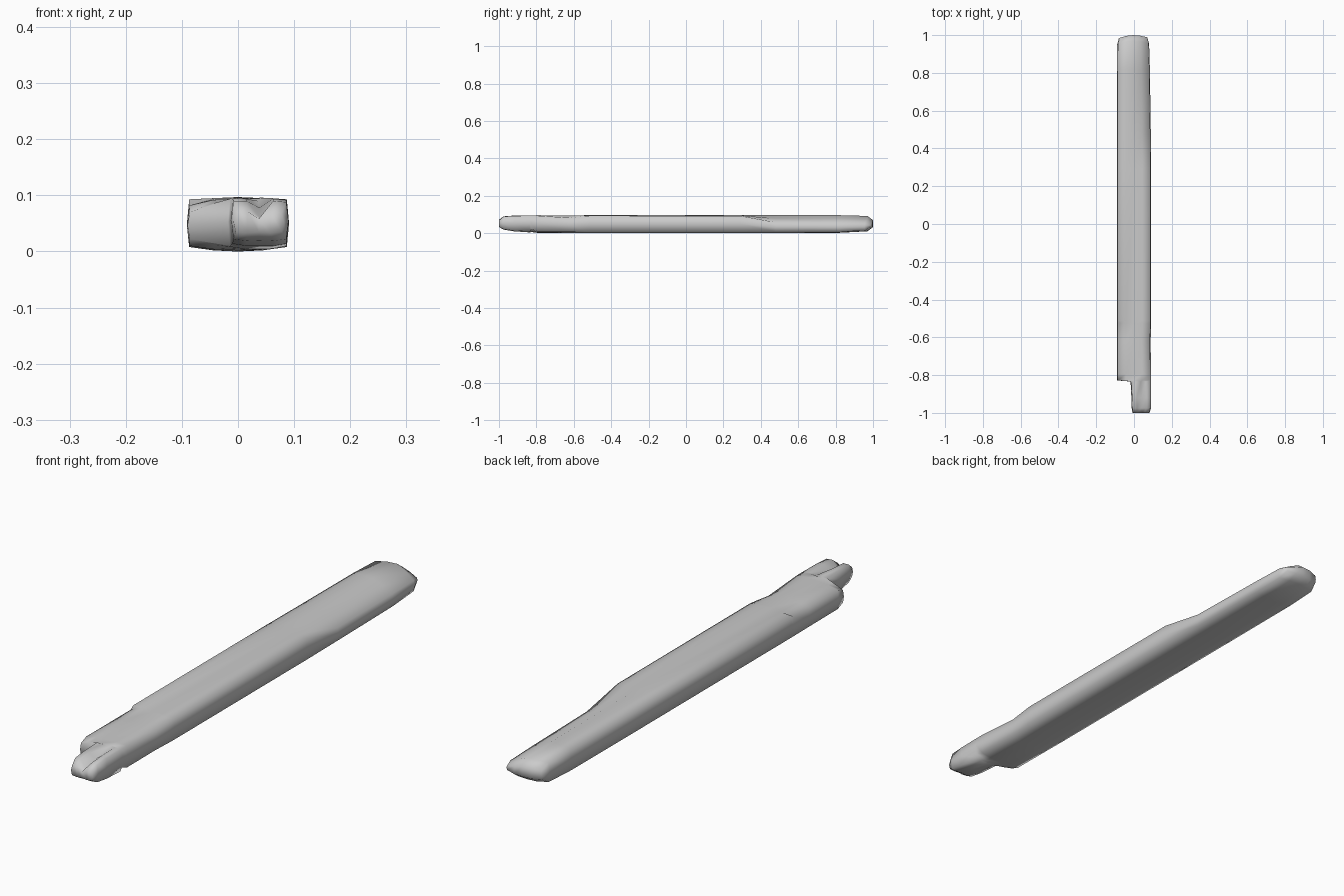
import bpy, bmesh, math

# Cross-sections along the plank:
# y, left x, right x, five top heights (left to right), bottom edge, bottom middle
stations = [
    (-1.00, -.008, .082, .070, .072, .058, .070, .068, .035, .035),   # tongue tip
    (-.975, -.012, .090, .090, .090, .060, .090, .088, .022, .020),
    (-.920, -.014, .090, .094, .094, .078, .094, .092, .014, .010),
    (-.834, -.018, .090, .094, .095, .090, .095, .093, .010, .004),
    (-.828, -.090, .090, .070, .086, .093, .095, .093, .022, .006),   # broken step
    (-.795, -.091, .090, .082, .092, .094, .096, .093, .010, .002),
    (-.620, -.091, .088, .082, .093, .095, .094, .082, .009, .000),
    (-.525, -.091, .091, .082, .094, .096, .095, .092, .008, .000),
    (-.512, -.091, .091, .093, .095, .096, .095, .093, .008, .000),
    (0.290, -.091, .091, .093, .095, .097, .095, .092, .008, .000),
    (0.480, -.091, .089, .092, .095, .097, .078, .058, .008, .000),   # split corner
    (0.820, -.090, .084, .092, .095, .096, .077, .056, .008, .002),
    (0.970, -.089, .080, .088, .092, .092, .074, .055, .014, .010),
    (1.000, -.080, .070, .066, .070, .070, .060, .050, .034, .032),   # rounded end
]


def ring(s):
    y, xl, xr, *tops, edge, mid = s
    inset = .004

    def place(x, z):
        bow = .02 * (x / .09) ** 2 if y > .9 else 0
        return (x, y - bow, z)
    span = [xl + inset + (xr - xl - 2 * inset) * i / 4 for i in range(5)]
    pts = [place(x, z) for x, z in zip(span, tops)]
    pts.append(place(xr, (tops[4] + edge) / 2))
    lows = [edge, (edge + mid) / 2 - .002, mid, (edge + mid) / 2 - .002, edge]
    pts += [place(x, max(z, 0)) for x, z in zip(reversed(span), lows)]
    pts.append(place(xl, (tops[0] + edge) / 2))
    return pts


# Loft the broken plank
bm = bmesh.new()
rings = [[bm.verts.new(p) for p in ring(s)] for s in stations]
n = len(rings[0])
for a, b in zip(rings, rings[1:]):
    for i in range(n):
        j = (i + 1) % n
        bm.faces.new((a[i], a[j], b[j], b[i]))

# Close each end with quads between top and bottom columns
for r in (rings[0], rings[-1]):
    for i in range(4):
        bm.faces.new((r[i], r[i + 1], r[9 - i], r[10 - i]))
    bm.faces.new((r[4], r[5], r[6]))
    bm.faces.new((r[10], r[11], r[0]))
bmesh.ops.recalc_face_normals(bm, faces=bm.faces)

mesh = bpy.data.meshes.new("broken_plank")
bm.to_mesh(mesh)
bm.free()
plank = bpy.data.objects.new("broken_plank", mesh)
bpy.context.collection.objects.link(plank)
bpy.context.view_layer.objects.active = plank
plank.select_set(True)
bpy.ops.object.shade_smooth_by_angle(angle=math.radians(88))
